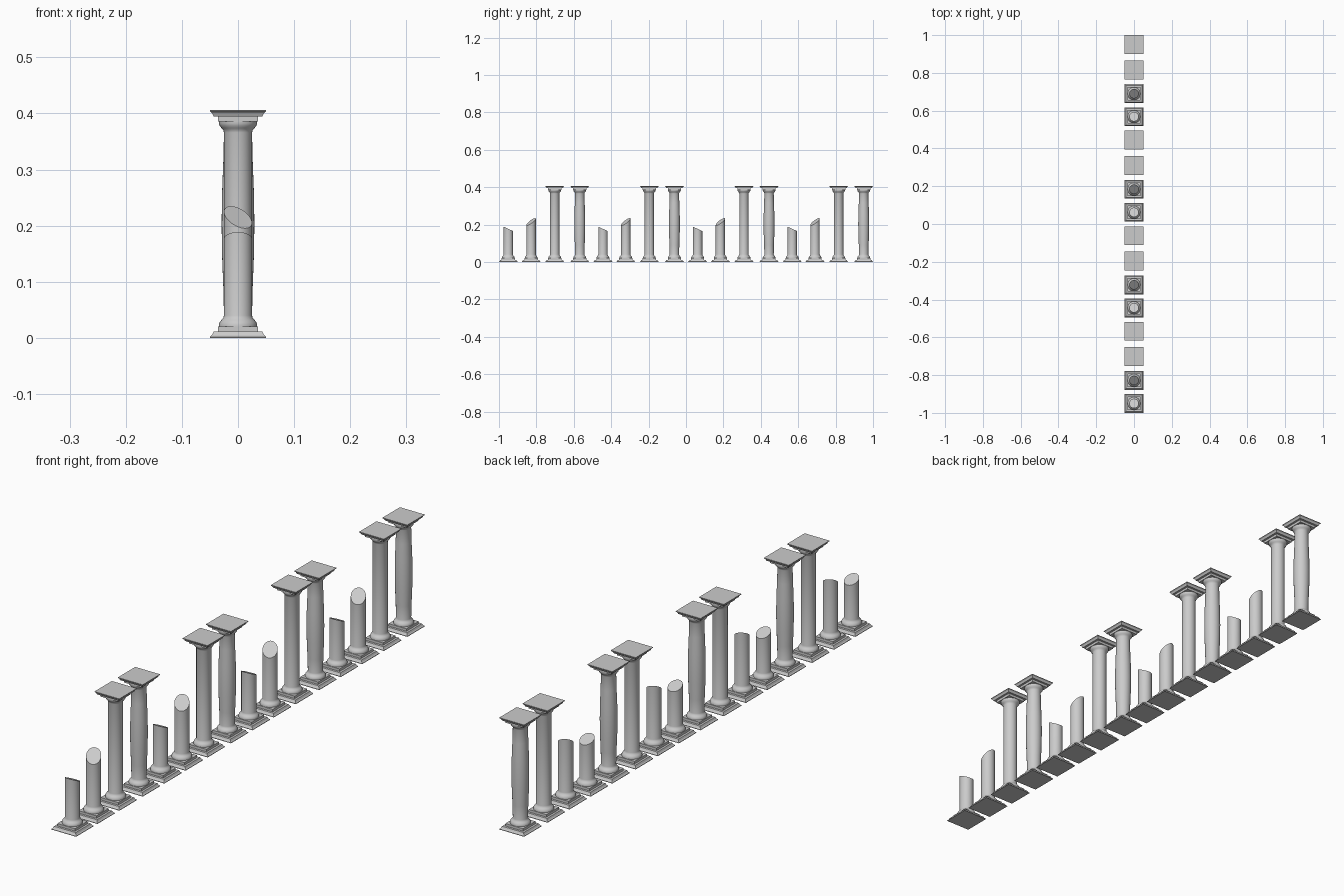
import bpy, bmesh, math
from mathutils import Vector

if "Cube" in bpy.data.objects:
    bpy.data.objects.remove(bpy.data.objects["Cube"])

stone = bpy.data.materials.new("pale_grey_stone")
stone.use_nodes = True
GREY = (0.6, 0.6, 0.6, 1)
stone.diffuse_color = GREY
bsdf = stone.node_tree.nodes["Principled BSDF"]
bsdf.inputs["Base Color"].default_value = GREY
bsdf.inputs["Roughness"].default_value = 0.8

HEIGHT = 0.406


def turned(name, profile, sides, cut=None):
    """Turn a (radius, z) profile into a closed mesh, optionally sliced by a plane."""
    bm = bmesh.new()
    square = sides == 4
    scale = math.sqrt(2) if square else 1
    shift = math.pi / 4 if square else 0
    rings = []
    for r, z in profile:
        angles = [shift + math.tau * i / sides for i in range(sides)]
        rings.append([bm.verts.new((r * scale * math.cos(a), r * scale * math.sin(a), z))
                      for a in angles])
    for low, high in zip(rings, rings[1:]):
        for i in range(sides):
            j = (i + 1) % sides
            bm.faces.new((low[i], low[j], high[j], high[i]))
    bm.faces.new(rings[0][::-1])
    bm.faces.new(rings[-1])
    if cut:
        height, normal = cut
        geom = bm.verts[:] + bm.edges[:] + bm.faces[:]
        bmesh.ops.bisect_plane(bm, geom=geom, plane_co=(0, 0, height),
                               plane_no=Vector(normal), clear_outer=True)
        bmesh.ops.holes_fill(bm, edges=[e for e in bm.edges if e.is_boundary])
    bmesh.ops.recalc_face_normals(bm, faces=bm.faces[:])
    # smooth round surfaces, crisp edges
    for f in bm.faces:
        f.smooth = not square
    for e in bm.edges:
        e.smooth = e.calc_face_angle(0) < math.radians(35)
    mesh = bpy.data.meshes.new(name)
    bm.to_mesh(mesh)
    bm.free()
    mesh.materials.append(stone)
    return mesh


def flipped(profile):
    return [(r, HEIGHT - z) for r, z in reversed(profile)]


# Square stepped plinth and rounded foot, mirrored to form the capital
plinth = [(0.05, 0), (0.05, 0.002), (0.0465, 0.005), (0.0435, 0.011),
          (0.0355, 0.011), (0.0355, 0.02)]
foot = [(0.034, 0.02), (0.034, 0.024), (0.0325, 0.028), (0.0295, 0.032),
        (0.0265, 0.035), (0.025, 0.04)]
swelling = [(0.0262, 0.09), (0.0285, 0.15), (0.0292, 0.203),
            (0.0285, 0.256), (0.0262, 0.316)]

straight = foot + flipped(foot)
bulged = foot + swelling + flipped(foot)

plinth_mesh = turned("plinth", plinth, 4)
capital_mesh = turned("capital", flipped(plinth), 4)

# (shaft name, mesh, offset along the row, has a capital)
kinds = [
    ("short_broken_shaft", turned("short_broken_shaft", straight, 32, (0.177, (0, 0.46, 1))), 0, False),
    ("tall_broken_shaft", turned("tall_broken_shaft", straight, 32, (0.215, (0.4, -0.68, 1))), 0.122, False),
    ("straight_shaft", turned("straight_shaft", straight, 32), 0.248, True),
    ("bulged_shaft", turned("bulged_shaft", bulged, 32), 0.382, True),
]


def place(name, mesh, y):
    obj = bpy.data.objects.new(name, mesh)
    obj.location.y = y
    bpy.context.collection.objects.link(obj)


# Four repeats of the four-column group
for group in range(4):
    for name, mesh, offset, whole in kinds:
        y = -0.95 + group * 0.506 + offset
        place(name, mesh, y)
        place("plinth", plinth_mesh, y)
        if whole:
            place("capital", capital_mesh, y)
